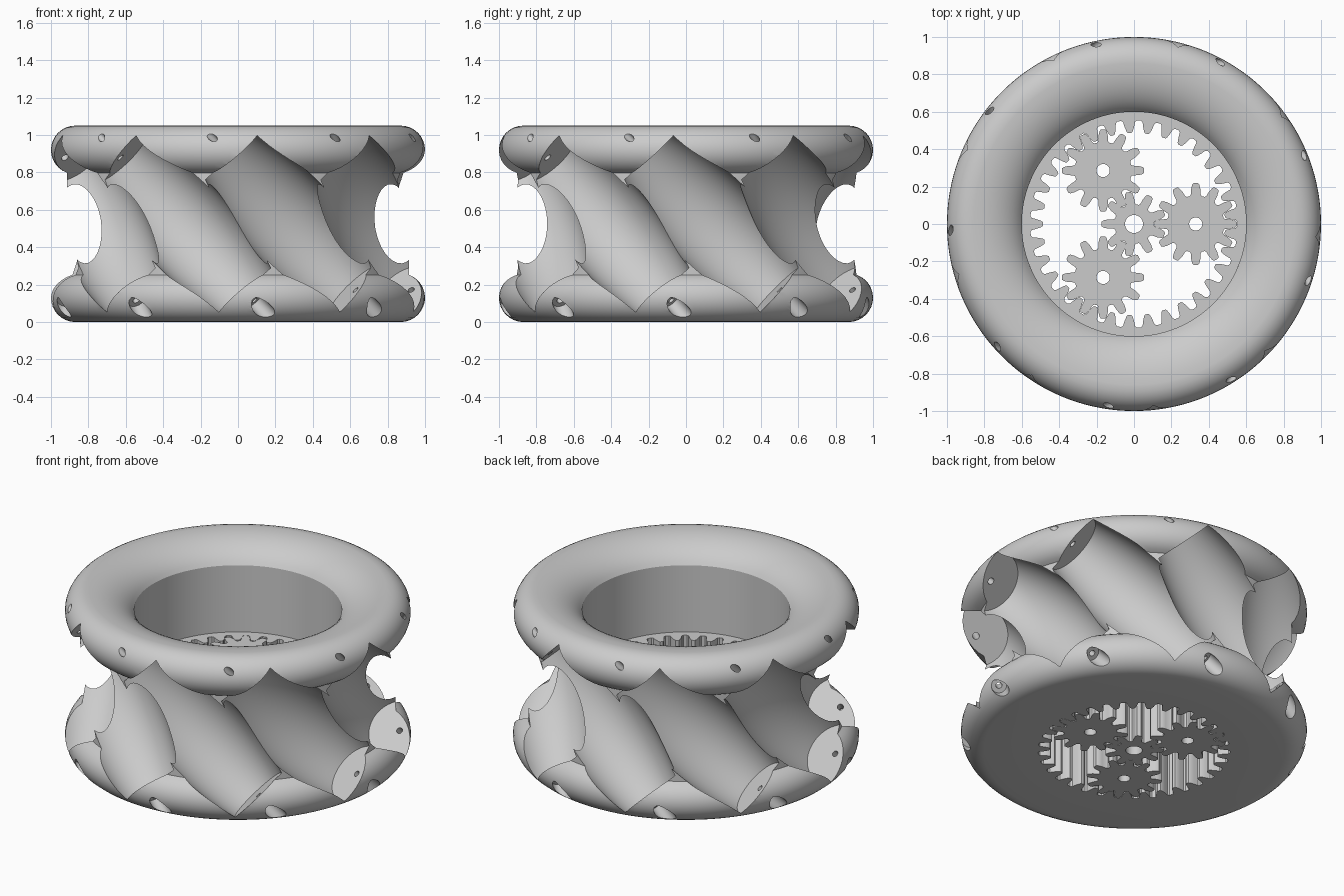
import bpy, bmesh
from math import sin, cos, pi, sqrt, radians
from mathutils import Vector

if "Cube" in bpy.data.objects:
    bpy.data.objects.remove(bpy.data.objects["Cube"])

HEIGHT, MID = 1.05, 0.525
AXIS_R = 0.865          # distance of each roller axis from the hub axis
HALF_LEN = 0.5          # half length of a roller pocket
BORE_R, FLOOR_Z = 0.6, 0.5
ROLLERS = 9

grey = bpy.data.materials.new("plain grey")
grey.use_nodes = True
grey.diffuse_color = (0.6, 0.6, 0.6, 1)
grey.node_tree.nodes["Principled BSDF"].inputs["Base Color"].default_value = (0.6, 0.6, 0.6, 1)


def finish(bm, name):
    bmesh.ops.recalc_face_normals(bm, faces=bm.faces)
    mesh = bpy.data.meshes.new(name)
    bm.to_mesh(mesh)
    bm.free()
    mesh.materials.append(grey)
    obj = bpy.data.objects.new(name, mesh)
    bpy.context.scene.collection.objects.link(obj)
    return obj


def smooth(obj, angle):
    bpy.ops.object.select_all(action='DESELECT')
    obj.select_set(True)
    bpy.context.view_layer.objects.active = obj
    bpy.ops.object.shade_smooth_by_angle(angle=radians(angle))


def bridge(bm, loops):
    """Join each ring of vertices to the next with quads."""
    for a, b in zip(loops, loops[1:]):
        n = len(a)
        for i in range(n):
            j = (i + 1) % n
            bm.faces.new((a[i], a[j], b[j], b[i]))


def revolve(profile, segments, name, closed):
    """Turn (radius, z) points about z; closed joins the ends, else caps them."""
    bm = bmesh.new()
    turns = [2 * pi * i / segments for i in range(segments)]
    loops = [[bm.verts.new((r * cos(t), r * sin(t), z)) for t in turns] for r, z in profile]
    if closed:
        loops.append(loops[0])
    else:
        bm.faces.new(loops[0])
        bm.faces.new(loops[-1])
    bridge(bm, loops)
    return finish(bm, name)


def arc(cx, cz, rx, rz, start, end, n):
    steps = [radians(start + (end - start) * i / n) for i in range(n + 1)]
    return [(cx + rx * cos(t), cz + rz * sin(t)) for t in steps]


# Hub body: two rounded rims, a narrower drum and a dished top
dish = arc(0.86, 0.85, 0.28, 0.2, 158, 90, 10)
profile = [(BORE_R, 0), (BORE_R, FLOOR_Z), (BORE_R, dish[0][1])] + dish[1:]
profile += arc(0.87, 0.92, 0.13, 0.13, 90, -70, 14)
profile += arc(0.87, 0.13, 0.13, 0.13, 70, -90, 14)
hub = revolve(profile, 144, "hub_body", True)

# Roller pockets: barrel with a pin hole at each end and a screw recess below
steps = 20
stations = [HALF_LEN * (2 * i / steps - 1) for i in range(steps + 1)]
barrel = [(1.12 - sqrt(AXIS_R ** 2 + s * s / 2), s) for s in stations]
pocket = [(0.045, -0.85), (0.045, -0.58), (0.018, -0.58), (0.018, -HALF_LEN)]
pocket += barrel + [(0.02, HALF_LEN), (0.02, 0.85)]

bpy.context.view_layer.objects.active = hub
for k in range(ROLLERS):
    a = radians(10) + 2 * pi * k / ROLLERS
    cutter = revolve(pocket, 64, "pocket_cutter", False)
    cutter.hide_render = True
    cutter.location = (AXIS_R * cos(a), AXIS_R * sin(a), MID)
    cutter.rotation_mode = 'QUATERNION'
    cutter.rotation_quaternion = Vector((sin(a), -cos(a), 1)).to_track_quat('Z', 'Y')
    bpy.context.view_layer.update()
    cut = hub.modifiers.new("pocket", 'BOOLEAN')
    cut.operation = 'DIFFERENCE'
    cut.solver = 'EXACT'
    cut.object = cutter
    bpy.context.view_layer.objects.active = hub
    bpy.ops.object.modifier_apply(modifier=cut.name)
    bpy.data.objects.remove(cutter)
smooth(hub, 30)


# Gears: one tooth outline repeated, extruded against a plain circle
MODULE = 0.33 * 2 / 21


def gear(name, teeth, plain_r, turn=0, centre=(0, 0), internal=False):
    pitch = MODULE * teeth / 2
    side = -1 if internal else 1
    tooth = [(-0.4, -1.15), (-0.31, -0.9), (-0.25, 0), (-0.17, 0.75), (-0.1, 1)]
    tooth += [(-f, h) for f, h in reversed(tooth)]
    points = []
    for i in range(teeth):
        for f, h in tooth:
            points.append((turn + 2 * pi * (i + f) / teeth, pitch + side * h * MODULE))
    bm = bmesh.new()

    def ring(plain, z):
        return [bm.verts.new((centre[0] + (plain_r if plain else r) * cos(t),
                              centre[1] + (plain_r if plain else r) * sin(t), z))
                for t, r in points]
    loops = [ring(False, 0), ring(False, FLOOR_Z), ring(True, FLOOR_Z), ring(True, 0)]
    bridge(bm, loops + loops[:1])
    smooth(finish(bm, name), 35)


gear("ring_gear", 33, BORE_R, turn=pi / 33, internal=True)
gear("sun_gear", 9, 0.048, turn=pi / 9)
for k in range(3):
    a = 2 * pi * k / 3
    gear("planet_gear_%d" % (k + 1), 12, 0.035, turn=a, centre=(0.33 * cos(a), 0.33 * sin(a)))
